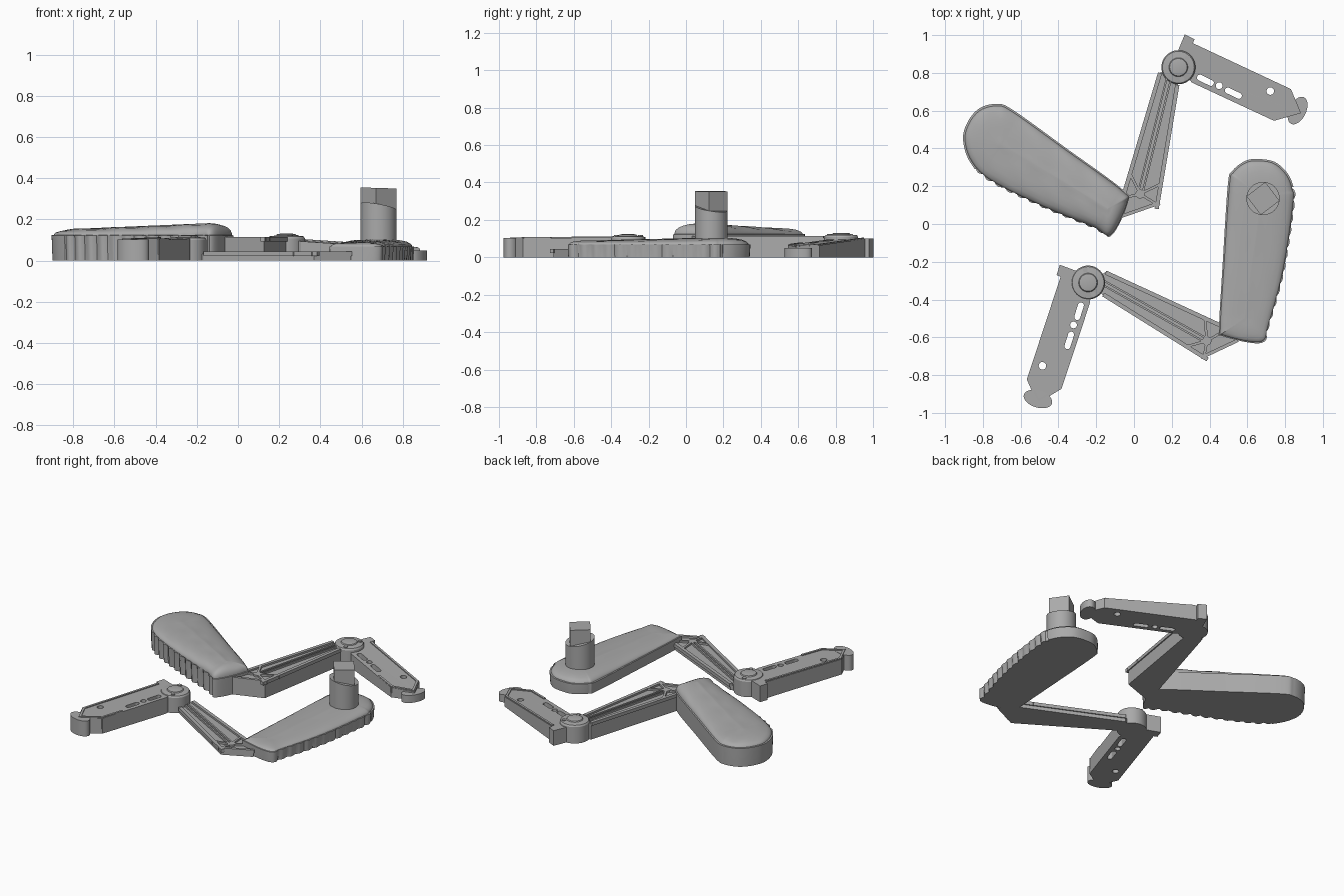
import bpy, bmesh, math
from mathutils import Vector

cube = bpy.data.objects.get("Cube")
if cube:
    bpy.data.objects.remove(cube)

grey = bpy.data.materials.new("plain_grey")
grey.use_nodes = True
GREY = (0.4, 0.4, 0.4, 1)
grey.diffuse_color = GREY
grey.node_tree.nodes["Principled BSDF"].inputs["Base Color"].default_value = GREY


def loft(name, rings, smooth=None):
    """Skin a stack of equal-length rings and cap both ends."""
    bm = bmesh.new()
    rows = [[bm.verts.new(p) for p in ring] for ring in rings]
    n = len(rows[0])
    for lo, hi in zip(rows, rows[1:]):
        for i in range(n):
            j = (i + 1) % n
            bm.faces.new((lo[i], lo[j], hi[j], hi[i]))
    bm.faces.new(rows[0][::-1])
    bm.faces.new(rows[-1])
    bmesh.ops.recalc_face_normals(bm, faces=bm.faces)
    mesh = bpy.data.meshes.new(name)
    bm.to_mesh(mesh)
    bm.free()
    mesh.materials.append(grey)
    ob = bpy.data.objects.new(name, mesh)
    bpy.context.collection.objects.link(ob)
    if smooth:
        bpy.ops.object.select_all(action='DESELECT')
        bpy.context.view_layer.objects.active = ob
        ob.select_set(True)
        bpy.ops.object.shade_smooth_by_angle(angle=math.radians(smooth))
    return ob


def prism(name, pts, z0, top, smooth=None):
    """Extrude an outline; top is a height or a function of the point."""
    height = top if callable(top) else (lambda p: top)
    return loft(name, [[(p[0], p[1], z0) for p in pts],
                       [(p[0], p[1], height(p)) for p in pts]], smooth)


def oval(c, rx, ry=None, n=32):
    ry = ry or rx
    return [Vector((c[0] + rx * math.cos(2 * math.pi * i / n),
                    c[1] + ry * math.sin(2 * math.pi * i / n))) for i in range(n)]


def slot(c, half, r):
    return [p + Vector((half if p.x > c[0] else -half, 0))
            for p in oval((c[0], c[1]), r, n=18)]


def bar(name, p, q, w, z0, top):
    p, q = Vector(p), Vector(q)
    d = (q - p).normalized() * w / 2
    s = Vector((-d.y, d.x))
    return prism(name, [p - d - s, q + d - s, q + d + s, p - d + s], z0, top)


def smooth_outline(pts, steps=20):
    """Closed Catmull-Rom curve through the points."""
    pts = [Vector(p) for p in pts]
    out = []
    for i in range(len(pts)):
        a, b, c, d = (pts[(i + k - 1) % len(pts)] for k in range(4))
        for k in range(steps):
            t = k / steps
            out.append(0.5 * (2 * b + (c - a) * t + (2 * a - 5 * b + 4 * c - d) * t ** 2
                              + (3 * b - a - 3 * c + d) * t ** 3))
    return out


def grip(name, outline, spine, side, crowns, rib_dir, rib, wrinkle):
    """Cushioned grip: ribbed wall on one side and a domed top."""
    pts = smooth_outline(outline)
    s0, s1 = Vector(spine[0]), Vector(spine[1])
    axis = s1 - s0
    rib_dir = Vector(rib_dir).normalized()
    # inward blend, share of the crown rise, rib strength
    levels = [(0.02, None, 1), (0.0, -0.35, 1), (0.0, -0.05, 0.8), (0.05, -0.02, 0.1),
              (0.06, 0.12, 0), (0.10, 0.36, 0), (0.2, 0.6, 0), (0.36, 0.78, 0),
              (0.55, 0.89, 0), (0.75, 0.94, 0), (0.9, 0.97, 0), (0.97, 1.0, 0)]
    rings = []
    for blend, rise, amount in levels:
        ring = []
        for i, p in enumerate(pts):
            s = max(0, min(1, (p - s0).dot(axis) / axis.length_squared))
            near = s0 + axis * s
            tangent = (pts[(i + 1) % len(pts)] - pts[i - 1]).normalized()
            facing = abs(tangent.x * rib_dir.y - tangent.y * rib_dir.x)
            on_side = facing > 0.9 and (p - near).dot(rib_dir) > 0
            q = p.lerp(near, blend)
            if on_side:
                groove = 1 - abs(math.sin(math.pi * (p - s0).dot(axis.normalized()) / 0.065))
                q = q - rib_dir * rib * groove * amount
            crown = crowns[0] + (crowns[1] - crowns[0]) * s
            z = 0 if rise is None else side + (crown - side) * rise
            if 0.1 < blend < 0.9:
                z += wrinkle * math.sin(46 * q.x + 14 * q.y)
            ring.append((q.x, q.y, z))
        rings.append(ring)
    return loft(name, rings, 40)


def arm(tag, corners, hub, node, h):
    """Tapered link with raised rails and a crossed brace at its elbow."""
    a, b, c, e, d = (Vector(p) for p in corners)
    hub, node = Vector(hub), Vector(node)
    floor = h - 0.012
    prism(tag + "_arm", [a, hub, b, c, e, d], 0, floor)
    mid = (a + b) / 2
    knee_l, knee_r = a.lerp(d, 0.86), b.lerp(c, 0.82)
    side = (b - a).normalized() * 0.012
    rails = [(a, d, .022), (b, c, .022), (c, e, .018), (mid - side, node - side, .01),
             (mid + side, node + side, .01), (node, knee_l, .014), (node, knee_r, .014),
             (node, c, .014), (node, d.lerp(e, 0.3), .014)]
    for i, (p, q, w) in enumerate(rails):
        inset = (node - (p + q) / 2).normalized() * w / 2 if i < 3 else Vector((0, 0))
        bar(f"{tag}_arm_rail_{i + 1}", p + inset, q + inset, w, floor - 0.01, h)
    prism(tag + "_arm_brace_boss", oval(node, 0.024), floor - 0.01, h, 40)


def foot(tag, hub, angle, flip, root_h, tip_h, toe_h):
    """Slotted end link, drawn along x and then turned into place."""
    ca, sa = math.cos(math.radians(angle)), math.sin(math.radians(angle))

    def put(pts):
        return [Vector((hub[0] + ca * x - sa * y * flip, hub[1] + sa * x + ca * y * flip))
                for x, y in pts]

    def height(p):
        along = (p[0] - hub[0]) * ca + (p[1] - hub[1]) * sa
        return root_h + (tip_h - root_h) * max(0, along) / 0.69

    outline = [(-.045, .171), (.012, .171), (.014, .148), (.587, .155), (.69, .064),
               (.579, -.035), (.10, -.042), (0, 0), (-.04, .08)]
    body = prism(tag + "_foot", put(outline), 0, height)
    holes = [slot((.159, 0), .032, .016), oval((.237, .006), .018, n=20),
             slot((.322, .003), .032, .016), oval((.493, .098), .02, n=20)]
    for i, pts in enumerate(holes):
        cutter = prism(f"{tag}_hole_cutter_{i + 1}", put(pts), -0.1, 0.3)
        cutter.hide_render = True
        cutter.hide_viewport = True
        cutter.display_type = 'WIRE'
        cut = body.modifiers.new("hole", 'BOOLEAN')
        cut.object = cutter
        cut.operation = 'DIFFERENCE'
        cut.solver = 'EXACT'
    # low border along the top edges
    edge = [(.03, .138), (.582, .144), (.672, .064), (.575, -.026), (.43, -.03)]
    for i, (p, q) in enumerate(zip(edge, edge[1:])):
        p, q = put([p, q])
        bar(f"{tag}_foot_border_{i + 1}", p, q, 0.014, 0.03, lambda v: height(v) + 0.006)
    prism(tag + "_toe_pad", put(oval((.668, .068), .045, .078)), 0, toe_h, 40)


def joint(tag, hub, h, screws):
    """Round pivot with a chamfered cap, centre boss and two screws."""
    profile = [(.09, 0), (.09, h - .014), (.084, h - .004), (.05, h), (.046, h + .006), (.03, h + .009)]
    loft(tag + "_joint", [[(p.x, p.y, z) for p in oval(hub, r, n=48)] for r, z in profile], 25)
    for i, s in enumerate(screws):
        prism(f"{tag}_joint_screw_{i + 1}", oval(s, .013, n=16), h - 0.02, h + .003, 40)


# left-hand assembly at the back
hub_a = (.235, .83)
grip("back_grip",
     [(-.905, .45), (-.878, .545), (-.815, .614), (-.725, .635), (-.64, .603), (-.36, .402),
      (-.063, .185), (-.032, .116), (-.122, -.063), (-.222, -.021), (-.497, .09),
      (-.762, .222), (-.868, .328)],
     [(-.70, .42), (-.14, .08)], .125, (.158, .182), (-.41, -.91), .022, .002)
arm("back", [(.135, .80), (.233, .735), (.127, .10), (-.085, .026), (-.048, .185)],
    hub_a, (.032, .159), .115)
foot("back", hub_a, -25.8, 1, .1, .058, .05)
joint("back", hub_a, .122, [(.28, .878), (.254, .767)])

# right-hand assembly at the front
hub_b = (-.243, -.31)
grip("front_grip",
     [(.497, .21), (.52, .28), (.587, .333), (.656, .344), (.746, .328), (.815, .265),
      (.847, .185), (.852, .106), (.80, -.238), (.72, -.53), (.672, -.63), (.466, -.593),
      (.45, -.556), (.47, -.2)],
     [(.67, .15), (.585, -.5)], .07, (.106, .09), (1, -.2), .014, .001)
arm("front", [(-.148, -.254), (-.164, -.376), (.37, -.709), (.55, -.624), (.46, -.534)],
    hub_b, (.386, -.619), .045)
foot("front", hub_b, -107.5, -1, .108, .1, .102)
joint("front", hub_b, .115, [(-.258, -.243), (-.217, -.372)])

# post on the front grip: slanted collar and square peg
post = (.683, .135)
prism("post_collar", oval(post, .088, n=48), .06,
      lambda p: .262 - .18 * (p[0] - post[0]) - .15 * (p[1] - post[1]), 40)
turn = math.radians(-8)
peg = [(post[0] + .088 * math.cos(turn + k * math.pi / 2),
        post[1] + .088 * math.sin(turn + k * math.pi / 2)) for k in range(4)]
prism("square_peg", peg, .2, lambda p: .353 - .03 * (p[0] - post[0]))
